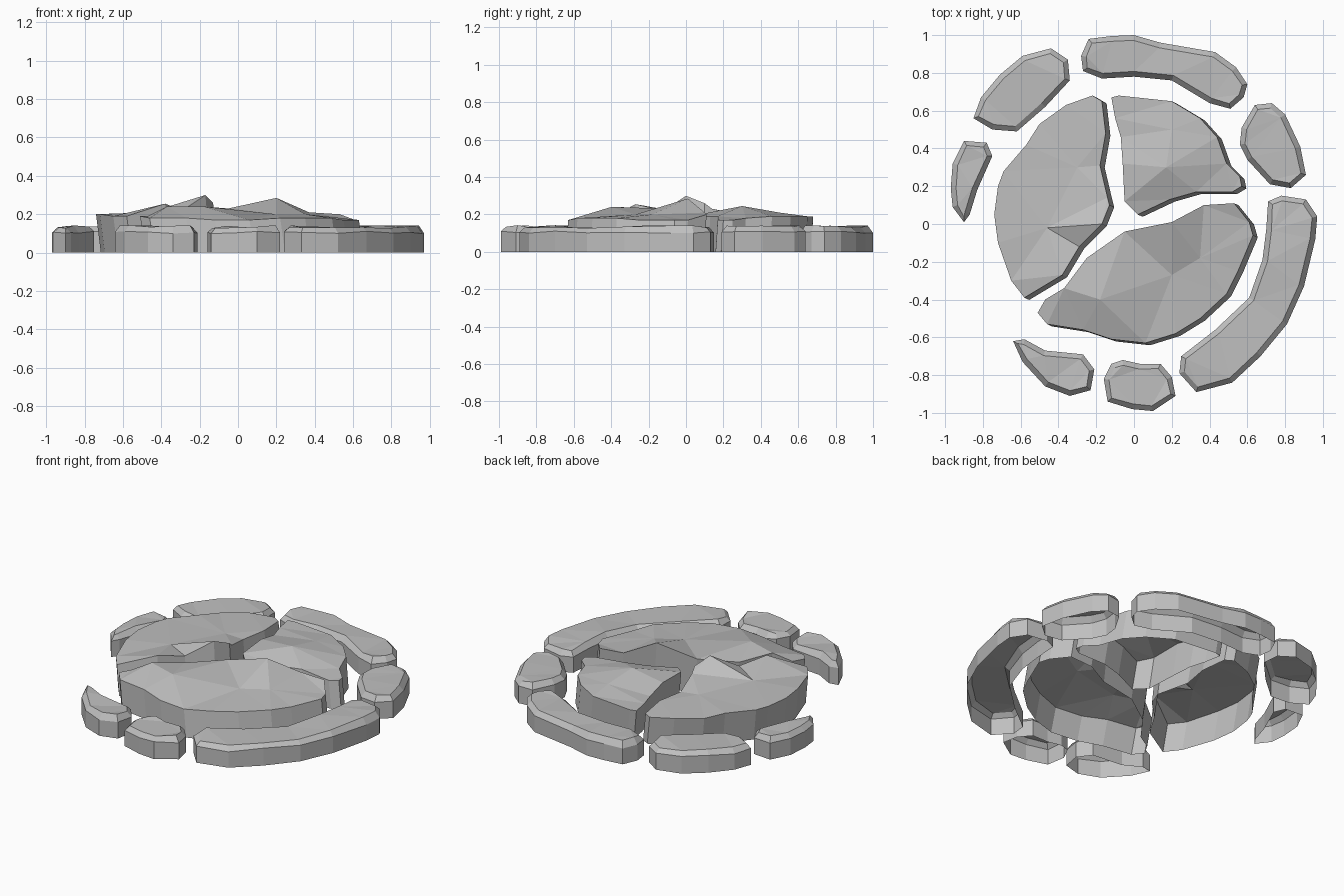
import bpy
import bmesh
import random
from mathutils import Vector
from mathutils.geometry import delaunay_2d_cdt

random.seed(4)

default_cube = bpy.data.objects.get("Cube")
if default_cube:
    bpy.data.objects.remove(default_cube, do_unlink=True)

# Single stone colour
stone_grey = bpy.data.materials.new("stone_grey")
stone_grey.use_nodes = True
grey = (0.52, 0.52, 0.52, 1)
stone_grey.diffuse_color = grey
stone_grey.node_tree.nodes["Principled BSDF"].inputs["Base Color"].default_value = grey


def inset_ring(outline, distance):
    """Move every outline corner inwards along its averaged edge normals."""
    points = [Vector(p[:2]) for p in outline]
    count = len(points)
    area = sum(points[i - 1].cross(points[i]) for i in range(count))
    side = 1 if area > 0 else -1
    result = []
    for i, point in enumerate(points):
        before = (point - points[i - 1]).normalized()
        after = (points[(i + 1) % count] - point).normalized()
        tangent = (before + after).normalized()
        normal = Vector((-tangent.y, tangent.x)) * side
        result.append(point + normal * distance)
    return result


def build_stone(name, rings, peaks=()):
    """Join stacked rings with walls and close the last one with a faceted top."""
    bm = bmesh.new()
    loops = [[bm.verts.new(co) for co in ring] for ring in rings]
    count = len(loops[0])
    for low, high in zip(loops, loops[1:]):
        for i in range(count):
            j = (i + 1) % count
            bm.faces.new((low[i], low[j], high[j], high[i]))
    top = loops[-1] + [bm.verts.new(p) for p in peaks]
    flat = [v.co.to_2d() for v in top]
    edges = [(i, (i + 1) % count) for i in range(count)]
    _, _, triangles, origins, _, _ = delaunay_2d_cdt(flat, edges, [], 1, 0.0001)
    for triangle in triangles:
        bm.faces.new([top[origins[i][0]] for i in triangle])
    bmesh.ops.recalc_face_normals(bm, faces=bm.faces)
    # Open shells: make sure the tops point upwards
    if sum(f.normal.z * f.calc_area() for f in bm.faces) < 0:
        bmesh.ops.reverse_faces(bm, faces=bm.faces)
    mesh = bpy.data.meshes.new(name)
    bm.to_mesh(mesh)
    bm.free()
    mesh.materials.append(stone_grey)
    stone = bpy.data.objects.new(name, mesh)
    bpy.context.collection.objects.link(stone)
    return stone


def slab(name, outline, peaks, height=0.19):
    """Tall central stone with slightly leaning walls and a craggy top."""
    top = [(p[0], p[1], p[2] if len(p) > 2 else height) for p in outline]
    base = [(p[0] + 0.025, p[1] - 0.012, 0) for p in outline]
    return build_stone(name, [base, top], peaks)


def border_stone(name, outline, shoulder=0.105, height=0.135):
    """Low edging stone with a chamfered rim."""
    base = [(x, y, 0) for x, y in outline]
    rim = [(x, y, shoulder + random.uniform(-0.006, 0.006)) for x, y in outline]
    top = [(p.x, p.y, height + random.uniform(-0.008, 0.008))
           for p in inset_ring(outline, 0.028)]
    return build_stone(name, [base, rim, top])


# Central slabs: rim corners with their own height where it is not the default
slab("right_slab", [
    (-.58, -.39), (-.65, -.3), (-.72, -.1, .2), (-.74, .05, .2), (-.72, .2, .2),
    (-.69, .28, .2), (-.57, .42, .2), (-.5, .53), (-.36, .63), (-.22, .68, .18),
    (-.17, .65, .18), (-.15, .48), (-.18, .31), (-.14, .14, .23), (-.13, .1, .26),
    (-.17, 0, .3), (-.29, -.12, .22), (-.38, -.27, .255)],
    [(-.46, -.02, .21), (-.3, .3, .2)])

slab("front_slab", [
    (-.51, -.47), (-.47, -.4), (-.37, -.34, .24), (-.25, -.18, .21), (-.05, -.04, .23),
    (.2, .01, .285), (.37, .1, .21), (.53, .11, .2), (.61, .01, .17), (.63, -.06, .17),
    (.55, -.25, .17), (.49, -.37, .18), (.35, -.5, .18), (.22, -.58, .18),
    (.06, -.63, .17), (-.12, -.61, .17), (-.27, -.56, .18), (-.46, -.53, .18)],
    [(.2, -.27, .2), (.35, -.18, .2), (-.18, -.4, .24)])

slab("back_slab", [
    (-.12, .67), (-.08, .68), (.2, .65), (.35, .56), (.44, .46), (.49, .32, .18),
    (.56, .25, .17), (.57, .2, .17), (.52, .17, .17), (.33, .17), (.19, .13),
    (.02, .05), (-.05, .12, .21), (-.06, .32, .22), (-.07, .46), (-.1, .56)],
    [(.17, .3, .245), (.2, .5, .21)])

# Ring of edging stones
border_stone("back_edging", [
    (-.28, .89), (-.24, .98), (-.12, .995), (0, 1), (.14, .96), (.43, .91),
    (.54, .83), (.6, .74), (.58, .67), (.51, .61), (.4, .64), (.2, .76),
    (0, .78), (-.17, .77), (-.27, .81)])

border_stone("back_right_edging", [
    (-.85, .56), (-.81, .67), (-.71, .79), (-.59, .89), (-.44, .93),
    (-.35, .87), (-.34, .76), (-.47, .62), (-.62, .49), (-.75, .5)])

border_stone("right_edging", [
    (-.97, .19), (-.96, .32), (-.9, .44), (-.78, .43), (-.75, .36),
    (-.83, .18), (-.87, .05), (-.9, .01), (-.96, .09)])

border_stone("front_right_edging", [
    (-.64, -.62), (-.58, -.61), (-.47, -.67), (-.27, -.69), (-.21, -.77),
    (-.23, -.88), (-.34, -.91), (-.47, -.86), (-.59, -.73)])

border_stone("front_edging", [
    (-.16, -.82), (-.12, -.74), (-.06, -.72), (.03, -.74), (.14, -.74),
    (.2, -.81), (.22, -.91), (.1, -.99), (-.01, -.98), (-.14, -.94)])

border_stone("front_left_edging", [
    (.71, .12), (.78, .15), (.91, .13), (.97, .04), (.96, -.08), (.9, -.33),
    (.81, -.53), (.67, -.7), (.52, -.84), (.33, -.89), (.24, -.79), (.25, -.7),
    (.43, -.56), (.61, -.39), (.68, -.19), (.7, -.03)])

border_stone("left_edging", [
    (.57, .51), (.64, .63), (.73, .64), (.8, .58), (.88, .41),
    (.91, .26), (.83, .19), (.72, .21), (.6, .34), (.56, .42)])
